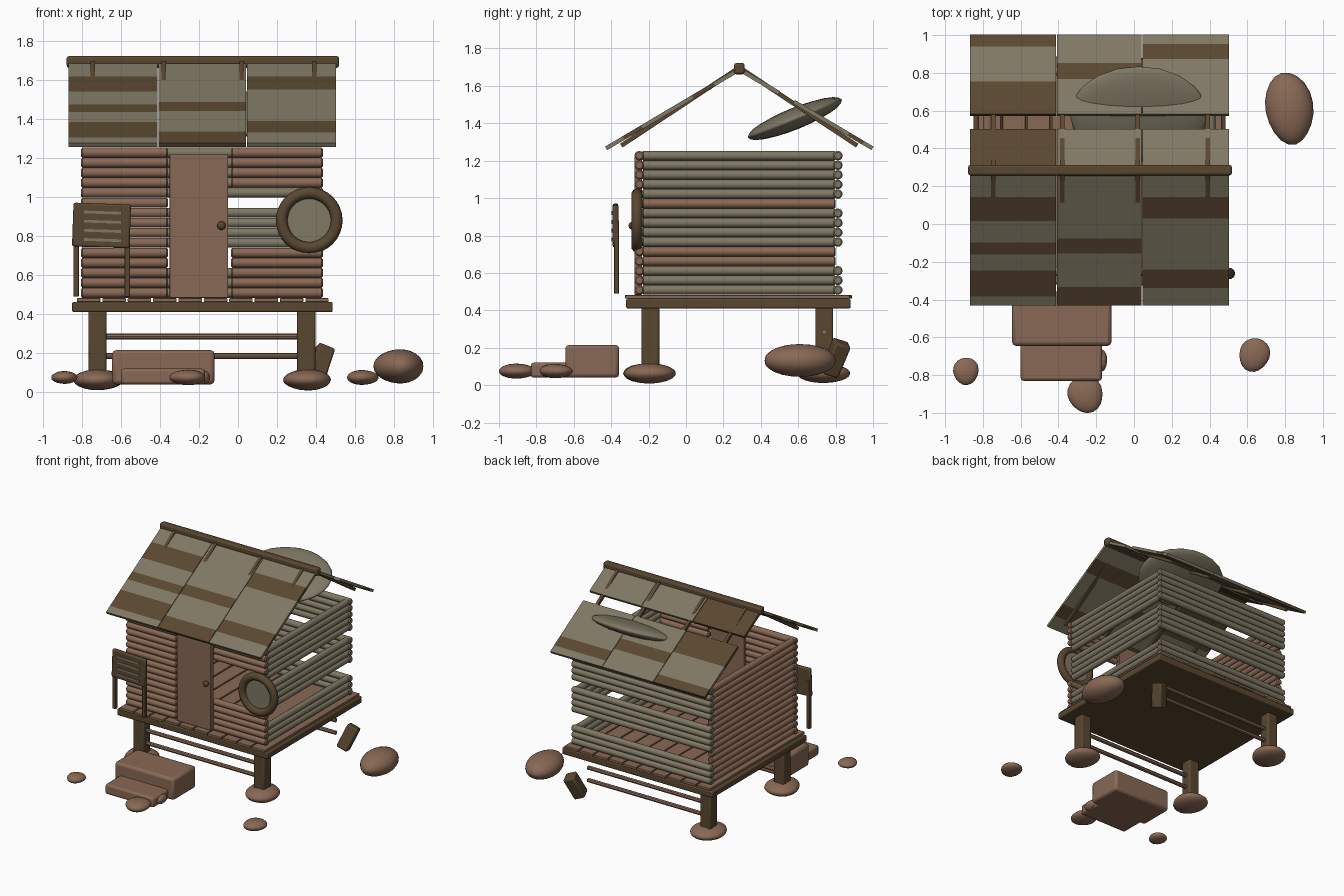
import bpy, math, random
from mathutils import Euler

random.seed(4)
old = bpy.data.objects.get("Cube")
if old:
    bpy.data.objects.remove(old, do_unlink=True)


def material(name, rgb):
    m = bpy.data.materials.new(name)
    m.use_nodes = True
    m.diffuse_color = (*rgb, 1)
    bsdf = m.node_tree.nodes["Principled BSDF"]
    bsdf.inputs["Base Color"].default_value = (*rgb, 1)
    bsdf.inputs["Roughness"].default_value = 0.9
    return m


BROWN = material("warm brown", (0.25, 0.14, 0.09))
DARK = material("dark wood", (0.1, 0.063, 0.03))
GREY = material("weathered grey", (0.215, 0.188, 0.128))


def finish(name, mat, smooth=True):
    o = bpy.context.object
    o.name = name
    o.data.materials.append(mat)
    if smooth:
        bpy.ops.object.shade_smooth_by_angle(angle=math.radians(40))
    return o


def box(name, mat, lo, hi, rot=(0, 0, 0), bevel=0.0):
    centre = [(a + b) / 2 for a, b in zip(lo, hi)]
    bpy.ops.mesh.primitive_cube_add(size=1, location=centre, rotation=rot)
    o = bpy.context.object
    o.scale = [b - a for a, b in zip(lo, hi)]
    bpy.ops.object.transform_apply(location=False, rotation=False, scale=True)
    if bevel:
        mod = o.modifiers.new("soft edges", "BEVEL")
        mod.width, mod.segments = bevel, 2
    return finish(name, mat)


def rod(name, mat, axis, lo, hi, a, b, r, sides=12, bevel=0.0):
    """Cylinder along x or y; a and b are the other two coordinates."""
    mid = (lo + hi) / 2
    loc, rot = ((mid, a, b), (0, math.pi / 2, 0)) if axis == "x" else ((a, mid, b), (math.pi / 2, 0, 0))
    bpy.ops.mesh.primitive_cylinder_add(vertices=sides, radius=r, depth=hi - lo, location=loc, rotation=rot)
    if bevel:
        mod = bpy.context.object.modifiers.new("soft edges", "BEVEL")
        mod.width, mod.limit_method = bevel, "ANGLE"
        mod.angle_limit = math.radians(50)
    return finish(name, mat)


def stone(name, mat, loc, size, rot=(0, 0, 0), lumpy=0.06):
    bpy.ops.mesh.primitive_ico_sphere_add(subdivisions=3, radius=1, location=loc, rotation=rot)
    o = bpy.context.object
    phase = random.uniform(0, 6)
    for v in o.data.vertices:
        v.co *= 1 + lumpy * math.sin(2.3 * v.co.x + phase) * math.cos(2.1 * v.co.y + phase)
    o.scale = size
    return finish(name, mat)


# Stilts with foot stones, and the fallen stub at the missing corner
for x, y in ((-0.72, -0.19), (0.35, -0.19), (-0.72, 0.74)):
    box("stilt", DARK, (x - 0.047, y - 0.047, 0.05), (x + 0.047, y + 0.047, 0.42), bevel=0.012)
    stone("foot_stone", BROWN, (x, y, 0.063), (0.125, 0.14, 0.053))
box("fallen_stilt", DARK, (0.375, 0.755, 0.05), (0.465, 0.845, 0.24),
    rot=(math.radians(-18), math.radians(22), 0.2), bevel=0.012)

# Cross rails under the deck
for y in (-0.19, 0.74):
    for z in (0.185, 0.285):
        rod("cross_rail", BROWN, "x", -0.72, 0.35, y, z, 0.016, 8)

# Deck
box("deck_frame", DARK, (-0.85, -0.32, 0.41), (0.485, 0.88, 0.462), bevel=0.008)
PLANKS = 10
step = 1.3 / PLANKS
for i in range(PLANKS):
    x = -0.83 + i * step
    jog = random.uniform(-0.008, 0.008)
    box("deck_plank", BROWN, (x + 0.005, -0.32 + jog, 0.462), (x + step - 0.005, 0.88 + jog, 0.481), bevel=0.003)

# Log walls; some logs are lost on two walls and the front has a window gap
LOST = (5, 10, 11)
for row in range(15):
    z = 1.227 - row * 0.0513
    log = dict(r=0.0255, bevel=0.007)
    rod("front_log_right", BROWN, "x", -0.805, -0.36, -0.25, z, **log)
    if not 4 <= row <= 9:
        rod("front_log_left", BROWN, "x", -0.035, 0.435, -0.25, z, **log)
    rod("side_log_right", BROWN, "y", -0.235, 0.8, -0.775, z, **log)
    if row not in LOST:
        rod("side_log_left", GREY, "y", -0.235, 0.8, 0.405, z, **log)
        rod("back_log", GREY, "x", -0.805, 0.435, 0.812, z, **log)

# Door
box("door", BROWN, (-0.35, -0.275, 0.483), (-0.05, -0.235, 1.22), bevel=0.004)
stone("door_knob", DARK, (-0.085, -0.285, 0.853), (0.022, 0.022, 0.022), lumpy=0)

# Round window with a tyre-like frame
bpy.ops.mesh.primitive_torus_add(location=(0.365, -0.262, 0.88), rotation=(math.pi / 2, 0, 0),
                                 major_segments=32, minor_segments=10, major_radius=0.141, minor_radius=0.03)
finish("round_window_frame", DARK)
rod("round_window_pane", GREY, "y", -0.262, -0.245, 0.365, 0.88, 0.13, 32)

# Notice board with four worn stripes
for x in (-0.83, -0.568):
    box("board_leg", DARK, (x - 0.014, -0.385, 0.49), (x + 0.014, -0.358, 0.88), bevel=0.004)
tilt = math.radians(2)
box("notice_board", DARK, (-0.847, -0.393, 0.742), (-0.552, -0.362, 0.966), rot=(0, tilt, 0), bevel=0.01)
for i in range(4):
    z = 0.92 - i * 0.047
    box("board_stripe", GREY, (-0.79, -0.397, z - 0.007), (-0.6, -0.39, z + 0.007), rot=(0, tilt, 0))

# Roof
RIDGE_Y, RIDGE_Z, RUN, DROP = 0.285, 1.688, 0.712, 0.422
SLOPE, LENGTH = math.atan2(DROP, RUN), math.hypot(RUN, DROP)
EDGES = (-0.87, -0.41, 0.043, 0.505)


def on_slope(name, mat, side, x0, x1, t0, t1, thick, drop=0.0, extra=0.0):
    """Slab between fractions t0 and t1 of the way down a slope; side -1 is front."""
    t = (t0 + t1) / 2
    y, z = RIDGE_Y + side * RUN * t, RIDGE_Z - DROP * t - drop
    half = (t1 - t0) * LENGTH / 2
    return box(name, mat, (x0, y - half, z - thick / 2), (x1, y + half, z + thick / 2),
               rot=(-side * (SLOPE + extra), 0, 0))


def banded(name, side, col, t0, t1, brown):
    """A roof sheet cut into grey and brown bands; brown lists the brown ranges."""
    cuts = sorted({t0, t1, *(c for band in brown for c in band if t0 < c < t1)})
    for a, b in zip(cuts, cuts[1:]):
        worn = any(lo <= (a + b) / 2 <= hi for lo, hi in brown)
        on_slope(name, BROWN_ROOF if worn else GREY, side, EDGES[col] + 0.002, EDGES[col + 1] - 0.002, a, b, 0.022)


BROWN_ROOF = DARK
FRONT_BANDS = [[(0.19, 0.37), (0.53, 0.62), (0.74, 0.93)],
               [(0, 0.04), (0.5, 0.61), (0.86, 1)],
               [(0.19, 0.35), (0.73, 0.87)]]
BACK_BANDS = [[(0, 0.3), (0.41, 0.65), (0.91, 1)],
              [(0.67, 0.79)],
              [(0.82, 0.93)]]
for col in range(3):
    banded("front_roof_sheet", -1, col, 0, 1, FRONT_BANDS[col])
    banded("back_roof_upper_sheet", 1, col, 0, 0.3, BACK_BANDS[col])
    banded("back_roof_lower_sheet", 1, col, 0.41, 1, BACK_BANDS[col])

# Rafters, a touch steeper than the sheets so they show near the ridge
for x in (-0.745, -0.38, 0.02, 0.39):
    for side in (-1, 1):
        on_slope("rafter", DARK, side, x - 0.012, x + 0.012, 0.0, 0.9, 0.024, drop=0.012, extra=0.05)
box("ridge_beam", DARK, (-0.878, 0.257, 1.662), (0.518, 0.313, 1.722), bevel=0.012)

# Dish sunk into the back slope
stone("roof_dish", GREY, (0.025, 0.582, 1.425), (0.365, 0.272, 0.058),
      rot=(math.radians(22), 0, 0), lumpy=0)

# Front steps
box("upper_step", BROWN, (-0.645, -0.645, 0.04), (-0.12, -0.357, 0.215), bevel=0.02)
box("lower_step", BROWN, (-0.6, -0.83, 0.04), (-0.17, -0.6, 0.12), bevel=0.015)

# Loose stones
for loc, size, turn in (((0.82, 0.615, 0.132), (0.125, 0.19, 0.09), 0.2),
                        ((-0.89, -0.777, 0.075), (0.067, 0.072, 0.033), 0.1),
                        ((0.638, -0.69, 0.075), (0.08, 0.09, 0.038), -0.3),
                        ((-0.258, -0.898, 0.075), (0.092, 0.1, 0.04), 0.4),
                        ((-0.175, -0.72, 0.075), (0.033, 0.06, 0.035), 0.0)):
    stone("loose_stone", BROWN, loc, size, rot=(0, 0, turn))
